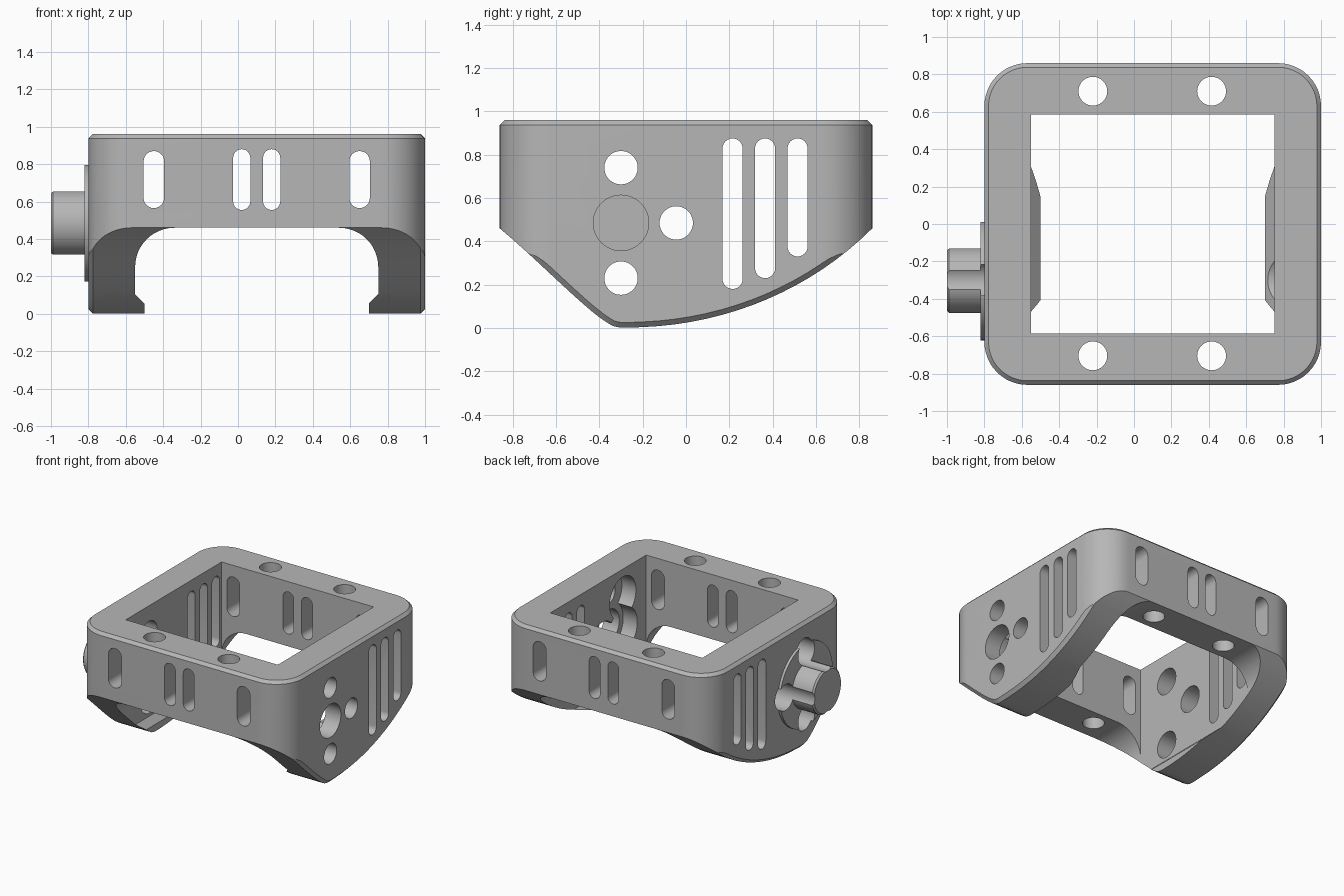
import bpy, bmesh, math
from mathutils import Vector

if "Cube" in bpy.data.objects:
    bpy.data.objects.remove(bpy.data.objects["Cube"])

grey = bpy.data.materials.new("plain_grey")
grey.use_nodes = True
colour = (0.47, 0.47, 0.47, 1)
grey.diffuse_color = colour
grey.node_tree.nodes["Principled BSDF"].inputs["Base Color"].default_value = colour

# Each axis maps an outline point and an extrusion distance to 3D
PLACE = {
    "x": lambda a, b, d: Vector((d, a, b)),
    "y": lambda a, b, d: Vector((a, d, b)),
    "z": lambda a, b, d: Vector((a, b, d)),
}


def prism(name, outline, axis, start, end):
    """Extrude a closed 2D outline along an axis."""
    bm = bmesh.new()
    rings = [[bm.verts.new(PLACE[axis](a, b, d)) for a, b in outline] for d in (start, end)]
    n = len(outline)
    bm.faces.new(rings[0])
    bm.faces.new(rings[1])
    for i in range(n):
        j = (i + 1) % n
        bm.faces.new((rings[0][i], rings[0][j], rings[1][j], rings[1][i]))
    bmesh.ops.recalc_face_normals(bm, faces=bm.faces)
    mesh = bpy.data.meshes.new(name)
    bm.to_mesh(mesh)
    bm.free()
    mesh.materials.append(grey)
    obj = bpy.data.objects.new(name, mesh)
    bpy.context.collection.objects.link(obj)
    return obj


def arc(ca, cb, r, a0, a1, n=12):
    return [(ca + r * math.cos(math.radians(a0 + (a1 - a0) * i / n)),
             cb + r * math.sin(math.radians(a0 + (a1 - a0) * i / n))) for i in range(n + 1)]


def circle(a, b, r):
    return arc(a, b, r, 0, 360, 48)[:-1]


def slot(a, low, high, width):
    r = width / 2
    return arc(a, high - r, r, 0, 180) + arc(a, low + r, r, 180, 360)


def apply(obj, mod):
    bpy.context.view_layer.objects.active = obj
    bpy.ops.object.modifier_apply(modifier=mod.name)


def chamfer(obj, width):
    mod = obj.modifiers.new("chamfer", "BEVEL")
    mod.width, mod.segments = width, 1
    mod.limit_method, mod.angle_limit = "ANGLE", math.radians(70)
    apply(obj, mod)


def combine(obj, tool, operation="DIFFERENCE"):
    mod = obj.modifiers.new("combine", "BOOLEAN")
    mod.object, mod.operation, mod.solver = tool, operation, "EXACT"
    apply(obj, mod)
    bpy.data.objects.remove(tool)


def cut(obj, outline, axis, start, end):
    combine(obj, prism("cutter", outline, axis, start, end))


def bezier(p0, p1, p2, p3, n=16):
    pts = [Vector(p) for p in (p0, p1, p2, p3)]
    out = []
    for i in range(n + 1):
        t = i / n
        s = 1 - t
        v = pts[0] * s**3 + pts[1] * 3 * s * s * t + pts[2] * 3 * s * t * t + pts[3] * t**3
        out.append((v.x, v.y))
    return out


# Frame: rounded block trimmed by the swept side profile
MID, HALF_X, HALF_Y, R = 0.1, 0.9, 0.86, 0.23
corners = []
for sx, sy, a in ((1, 1, 0), (-1, 1, 90), (-1, -1, 180), (1, -1, 270)):
    corners += arc(MID + sx * (HALF_X - R), sy * (HALF_Y - R), R, a, a + 90)
frame = prism("frame", corners, "z", -0.3, 0.96)
chamfer(frame, 0.022)

side = [(1.0, 1.3), (-1.0, 1.3), (-1.0, 0.59)]
side += bezier((-0.86, 0.46), (-0.68, 0.31), (-0.46, 0.08), (-0.36, 0.022), 10)
side += bezier((-0.34, 0.01), (-0.31, 0), (-0.29, 0), (-0.25, 0.002), 4)
side += bezier((-0.2, 0.004), (0.2, 0.02), (0.58, 0.18), (0.86, 0.46))
side += [(1.0, 0.61)]
trim = prism("trim", side, "x", MID - HALF_X, MID + HALF_X)
chamfer(trim, 0.024)
combine(frame, trim, "INTERSECT")

# Open middle, and the arch through front and back with a lip at each foot
IN = 0.65
cut(frame, [(MID - IN, -0.585), (MID + IN, -0.585), (MID + IN, 0.585), (MID - IN, 0.585)], "z", 0.2, 1.2)
half = [(0.6, -0.3), (0.6, 0.055), (IN, 0.105)] + arc(IN - 0.21, 0.25, 0.21, 0, 90)
arch = [(MID + a, b) for a, b in half] + [(MID - a, b) for a, b in reversed(half)]
cut(frame, arch, "y", -1.2, 1.2)

# Slots in front and back walls
for off, low, high, width in ((0.55, 0.565, 0.87, 0.11), (0.08, 0.555, 0.88, 0.092)):
    for s in (-1, 1):
        cut(frame, slot(MID + s * off, low, high, width), "y", -1.2, 1.2)

# Slots in both side walls
for y, low in ((0.215, 0.18), (0.365, 0.23), (0.515, 0.33)):
    cut(frame, slot(y, low, 0.875, 0.093), "x", -1.2, 1.2)

# Screw holes in the top
for x in (-0.22, 0.415):
    for y in (-0.705, 0.71):
        cut(frame, circle(x, y, 0.077), "z", 0.2, 1.2)

# Round mount: disc and knob on the right wall
CY, CZ, REACH = -0.3, 0.485, 0.255
holes = [(CY, CZ + REACH), (CY, CZ - REACH), (CY + REACH, CZ)]
disc = prism("mount_disc", circle(CY, CZ, 0.322), "x", -0.82, -0.79)
knob = prism("knob", circle(CY, CZ, 0.176), "x", -1.0, -0.79)
chamfer(knob, 0.012)
for y, z in holes:
    for part in (frame, disc, knob):
        cut(part, circle(y, z, 0.1), "x", -1.2, -0.4)

# Matching socket in the left wall: through holes with a lobed recess inside
for y, z in holes:
    cut(frame, circle(y, z, 0.077), "x", 0.5, 1.2)
    cut(frame, circle(y, z, 0.16), "x", 0.5, 0.87)
cut(frame, circle(CY, CZ, 0.128), "x", 0.5, 1.2)
cut(frame, circle(CY, CZ, 0.176), "x", 0.5, 0.87)

# Smooth curved walls, keep the edges crisp
bpy.ops.object.select_all(action="DESELECT")
for part in (frame, disc, knob):
    part.select_set(True)
bpy.context.view_layer.objects.active = frame
bpy.ops.object.shade_smooth_by_angle(angle=math.radians(25))
